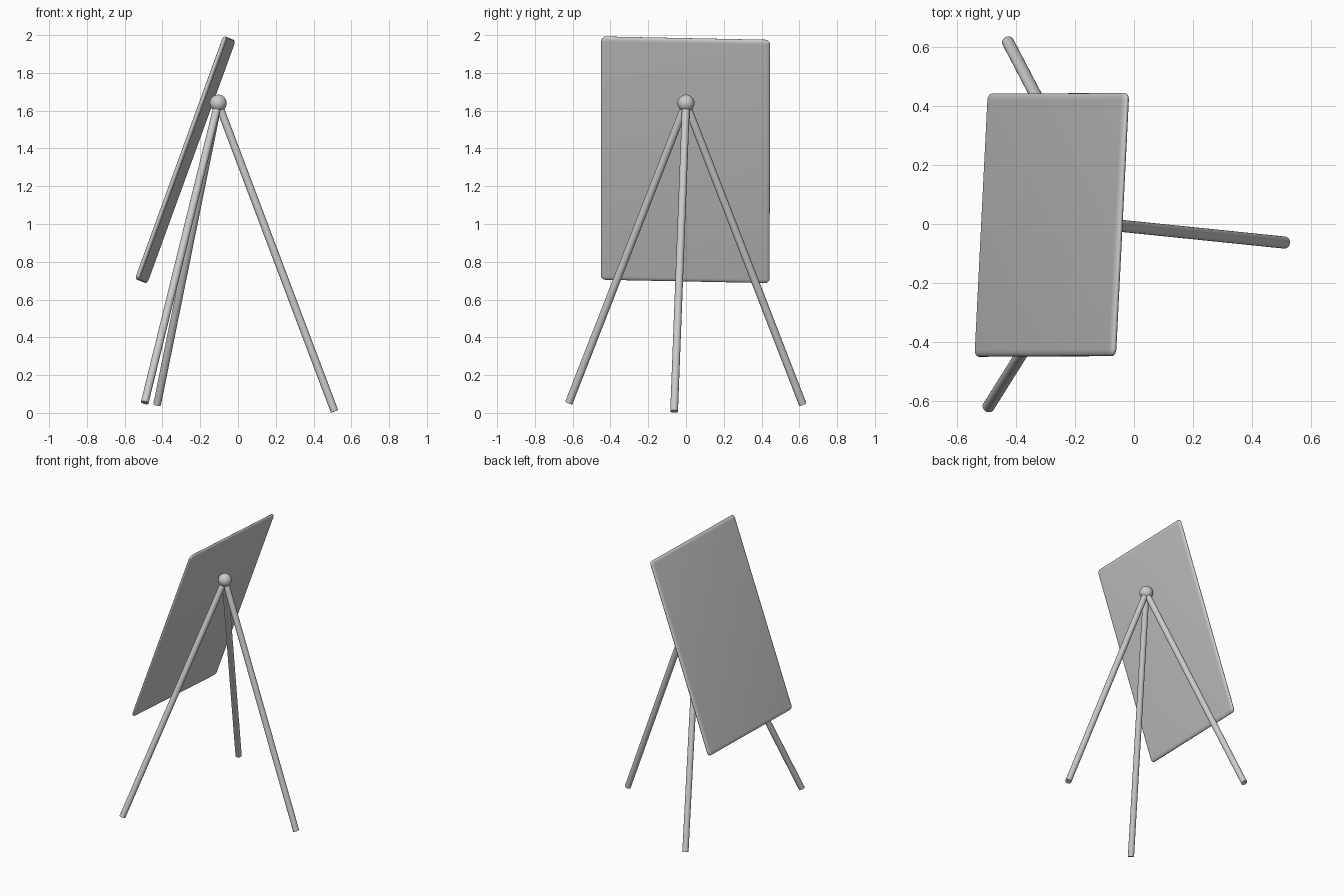
import bpy, bmesh
from mathutils import Vector, Matrix

if "Cube" in bpy.data.objects:
    bpy.data.objects.remove(bpy.data.objects["Cube"])

HUB = Vector((-0.105, 0.0, 1.64))


def finish(name, bm, matrix):
    bm.transform(matrix)
    bmesh.ops.recalc_face_normals(bm, faces=bm.faces)
    mesh = bpy.data.meshes.new(name)
    bm.to_mesh(mesh)
    bm.free()
    ob = bpy.data.objects.new(name, mesh)
    bpy.context.collection.objects.link(ob)
    bpy.ops.object.select_all(action='DESELECT')
    ob.select_set(True)
    bpy.context.view_layer.objects.active = ob
    bpy.ops.object.shade_smooth_by_angle(angle=0.7)
    return ob


# Tilted board: rounded box, flattened so the edges are softly elliptical
side = Vector((0.05, 0.998, -0.02)).normalized()
up = Vector((0.342, 0.002, 0.94))
up = (up - side * up.dot(side)).normalized()
normal = side.cross(up)
radius, thickness = 0.025, 0.025
bm = bmesh.new()
bmesh.ops.create_cube(bm, size=1)
bmesh.ops.scale(bm, vec=(2.1 * radius, 0.895, 1.37), verts=bm.verts)
bmesh.ops.bevel(bm, geom=bm.edges[:], offset=radius, segments=5,
                profile=0.5, affect='EDGES')
bmesh.ops.scale(bm, vec=(thickness / (2.1 * radius), 1, 1), verts=bm.verts)
basis = Matrix((normal, side, up)).transposed().to_4x4()
finish("board", bm, Matrix.Translation((-0.279, -0.003, 1.34)) @ basis)

# Ball joint behind the board
bm = bmesh.new()
bmesh.ops.create_uvsphere(bm, u_segments=32, v_segments=16, radius=0.045)
finish("hub_ball", bm, Matrix.Translation(HUB))

# Three legs from the hub to the feet
feet = {
    "rear_leg": (0.511, -0.063, 0.008),
    "near_leg": (-0.494, -0.62, 0.054),
    "far_leg": (-0.428, 0.618, 0.045),
}
for name, foot in feet.items():
    axis = HUB - Vector(foot)
    bm = bmesh.new()
    bmesh.ops.create_cone(bm, cap_ends=True, segments=32, radius1=0.0205,
                          radius2=0.0205, depth=axis.length)
    turn = axis.to_track_quat('Z', 'Y').to_matrix().to_4x4()
    finish(name, bm, Matrix.Translation(HUB - axis / 2) @ turn)
